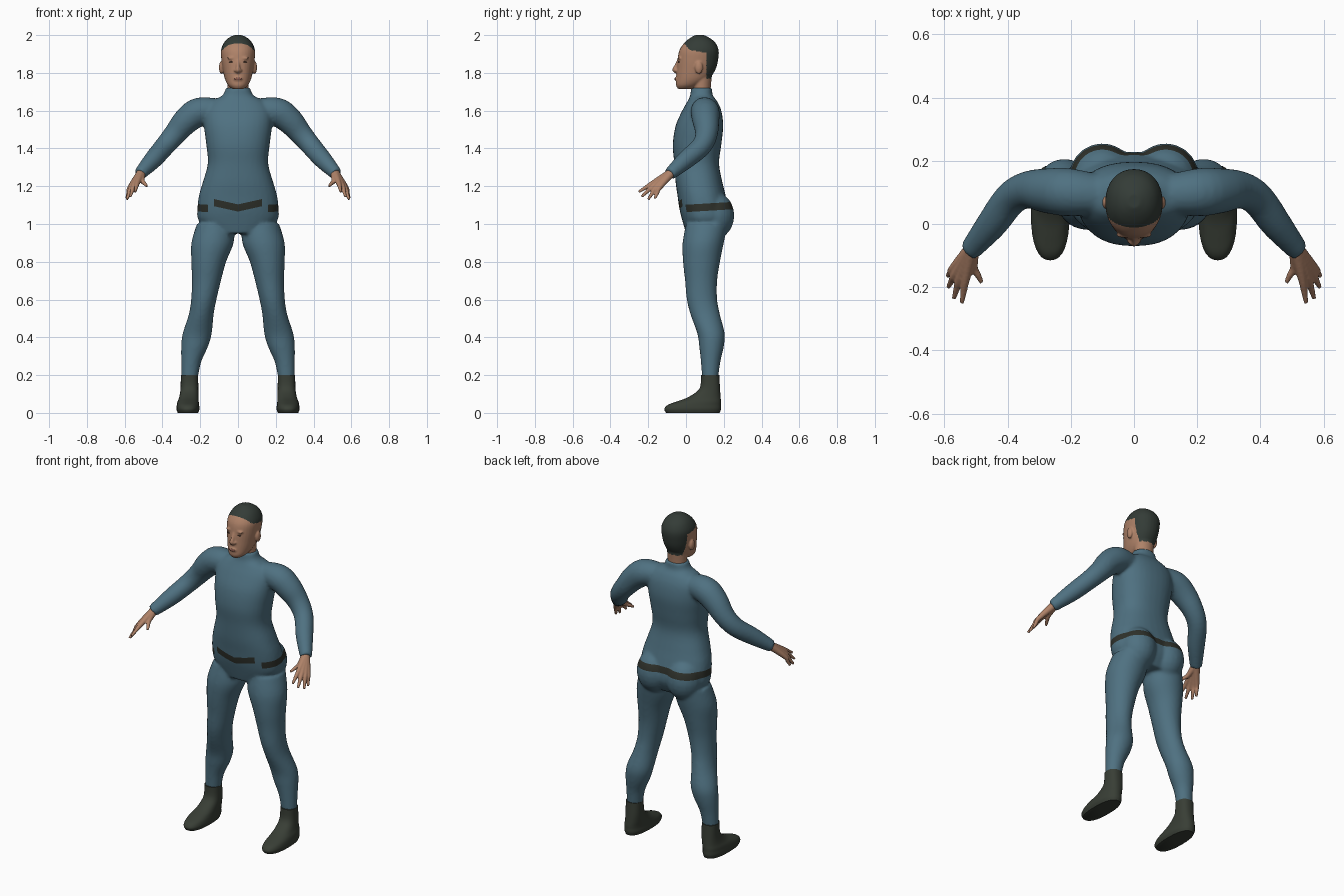
import bpy
import bmesh
import math
from mathutils import Vector, Matrix

cube = bpy.data.objects.get("Cube")
if cube:
    bpy.data.objects.remove(cube, do_unlink=True)


def material(name, red, green, blue):
    mat = bpy.data.materials.new(name)
    mat.use_nodes = True
    color = (red, green, blue, 1)
    mat.diffuse_color = color
    shader = next(n for n in mat.node_tree.nodes if n.type == 'BSDF_PRINCIPLED')
    shader.inputs["Base Color"].default_value = color
    return mat


suit_blue = material("suit blue", .078, .165, .22)
belt_dark = material("belt dark", .028, .031, .024)
boot_green = material("boot green", .04, .048, .036)
hair_dark = material("hair dark", .034, .045, .038)
skin = material("skin", .43, .225, .14)
lip_brown = material("lip brown", .27, .11, .08)
eye_dark = material("eye dark", .09, .05, .035)


def smooth_rows(rows, steps=4):
    """Spline interpolation through a list of number rows."""
    rows = [Vector(r) for r in rows]
    out = []
    for i in range(len(rows) - 1):
        a, b = rows[max(i - 1, 0)], rows[i]
        c, d = rows[i + 1], rows[min(i + 2, len(rows) - 1)]
        for k in range(steps):
            t = k / steps
            out.append(b + (c - a) * (t / 2)
                       + (a * 2 - b * 5 + c * 4 - d) * (t * t / 2)
                       + (b * 3 - a - c * 3 + d) * (t ** 3 / 2))
    return out + [rows[-1]]


def skin_rings(bm, rings):
    """Bridge rings of points into a closed tube."""
    loops = [[bm.verts.new(p) for p in ring] for ring in rings]
    n = len(loops[0])
    for low, high in zip(loops, loops[1:]):
        for i in range(n):
            j = (i + 1) % n
            bm.faces.new((low[i], low[j], high[j], high[i]))
    bm.faces.new(loops[0][::-1])
    bm.faces.new(loops[-1])


def stack(bm, rows, side=1, power=2.0, n=32):
    """Level oval sections: height, centre x, half width, front y, back y."""
    rings = []
    for z, cx, half, front, back in smooth_rows(rows):
        ring = []
        for i in range(n):
            a = math.tau * i / n
            c, s = math.cos(a), math.sin(a)
            ox = math.copysign(abs(c) ** (2 / power), c) * half
            oy = math.copysign(abs(s) ** (2 / power), s) * (back - front) / 2
            ring.append((side * (cx + ox), (front + back) / 2 + oy, z))
        rings.append(ring)
    skin_rings(bm, rings)


def limb(bm, rows, side=1, n=20):
    """Round tube along a path: x, y, z, radius."""
    rows = smooth_rows(rows)
    rings = []
    for i, row in enumerate(rows):
        ahead, behind = rows[min(i + 1, len(rows) - 1)], rows[max(i - 1, 0)]
        turn = (ahead - behind).to_3d().to_track_quat('Z', 'Y')
        ring = []
        for k in range(n):
            a = math.tau * k / n
            p = row.to_3d() + turn @ Vector((math.cos(a), math.sin(a), 0)) * row[3]
            ring.append((side * p.x, p.y, p.z))
        rings.append(ring)
    skin_rings(bm, rings)


def ball(bm, center, radii):
    place = Matrix.Translation(center) @ Matrix.Diagonal((*radii, 1))
    bmesh.ops.create_uvsphere(bm, u_segments=20, v_segments=12, radius=1, matrix=place)


def finish(name, bm, mats, voxel=0, passes=4):
    """Make the object; a voxel size fuses its overlapping pieces."""
    bmesh.ops.recalc_face_normals(bm, faces=bm.faces)
    mesh = bpy.data.meshes.new(name)
    bm.to_mesh(mesh)
    bm.free()
    obj = bpy.data.objects.new(name, mesh)
    bpy.context.collection.objects.link(obj)
    if voxel:
        fuse = obj.modifiers.new("fuse", 'REMESH')
        fuse.mode = 'VOXEL'
        fuse.voxel_size = voxel
        relax = obj.modifiers.new("relax", 'SMOOTH')
        relax.iterations = passes
        graph = bpy.context.evaluated_depsgraph_get()
        obj.data = bpy.data.meshes.new_from_object(obj.evaluated_get(graph))
        obj.modifiers.clear()
    obj.data.materials.clear()
    for mat in mats:
        obj.data.materials.append(mat)
    obj.data.shade_smooth()
    obj.data.set_sharp_from_angle(angle=math.radians(60))
    return obj


# Suit: torso, seat, legs and sleeves fused together
bm = bmesh.new()
stack(bm, [(.95, 0, .15, .0, .19), (1.02, 0, .21, -.02, .225), (1.08, 0, .215, -.035, .225),
           (1.15, 0, .207, -.045, .21), (1.22, 0, .187, -.055, .193), (1.32, 0, .16, -.062, .175),
           (1.42, 0, .168, -.07, .187), (1.52, 0, .18, -.055, .197), (1.6, 0, .178, -.02, .187),
           (1.65, 0, .14, .008, .165), (1.68, 0, .083, .022, .142), (1.72, 0, .064, .027, .138)],
      power=2.3)
for side in (1, -1):
    ball(bm, (side * .1, .152, 1.045), (.105, .104, .125))
    stack(bm, [(1.0, .118, .1, .0, .22), (.9, .135, .112, -.018, .2), (.8, .155, .092, -.016, .18),
               (.7, .167, .077, -.005, .165), (.6, .181, .067, .004, .165),
               (.52, .195, .066, .024, .18), (.42, .216, .077, .06, .205),
               (.35, .23, .071, .07, .2), (.27, .248, .053, .079, .182),
               (.18, .257, .044, .085, .17)], side)
    limb(bm, [(.08, .09, 1.6, .06), (.2, .1, 1.595, .076), (.27, .105, 1.55, .072),
              (.335, .108, 1.475, .06), (.39, .08, 1.41, .054), (.45, .0, 1.34, .049),
              (.52, -.085, 1.265, .034)], side)
suit = finish("suit", bm, [suit_blue, belt_dark], .009, 6)

# Belt: cut clean outlines into the suit and colour the band
DIP, TILT = .22, .06
FRONT_LOW, FRONT_HIGH, SIDE_LOW, SIDE_HIGH = 1.066, 1.104, 1.063, 1.102
FRONT_END, SIDE_START = .127, .16
cuts = [((0, 0, z), (side * -DIP, 0, 1)) for z in (FRONT_LOW, FRONT_HIGH) for side in (1, -1)]
cuts += [((0, 0, z), (0, -TILT, 1)) for z in (SIDE_LOW, SIDE_HIGH)]
cuts += [((side * x, 0, 0), (1, 0, 0)) for x in (FRONT_END, SIDE_START) for side in (1, -1)]
bm = bmesh.new()
bm.from_mesh(suit.data)
for point, normal in cuts:
    faces = [f for f in bm.faces if 1.03 < f.calc_center_median().z < 1.16]
    geom = set(faces)
    for f in faces:
        geom.update(f.verts, f.edges)
    bmesh.ops.bisect_plane(bm, geom=list(geom), dist=1e-6, plane_co=point, plane_no=normal)
for f in bm.faces:
    p = f.calc_center_median()
    x = abs(p.x)
    front = p.y < .08 and x < FRONT_END and FRONT_LOW < p.z - DIP * x < FRONT_HIGH
    around = (p.y > .08 or x > SIDE_START) and SIDE_LOW < p.z - TILT * p.y < SIDE_HIGH
    f.material_index = int(front or around)
bm.to_mesh(suit.data)
bm.free()

for side, label in ((1, "left"), (-1, "right")):
    # Boots
    bm = bmesh.new()
    stack(bm, [(.2, .257, .046, .079, .176), (.13, .257, .047, .072, .18),
               (.085, .26, .051, .015, .183), (.06, .264, .056, -.05, .185),
               (.042, .265, .059, -.097, .185), (.02, .265, .061, -.115, .185),
               (.0, .265, .054, -.105, .178)], side, 2.4)
    finish(label + "_boot", bm, [boot_green])

    # Hands: fingers run back to the wrist and merge into the palm
    bm = bmesh.new()
    wrist = (.512, -.076, 1.272, .024)
    for knuckle, tip in (((.533, -.175, 1.217), (.545, -.25, 1.17)),
                         ((.551, -.17, 1.205), (.57, -.235, 1.145)),
                         ((.565, -.157, 1.197), (.588, -.2, 1.13)),
                         ((.572, -.14, 1.193), (.59, -.165, 1.135)),
                         ((.508, -.135, 1.23), (.482, -.185, 1.2))):
        limb(bm, [wrist, (*knuckle, .014), (*Vector(knuckle).lerp(tip, .5), .0105),
                  (*tip, .007)], side, 12)
    finish(label + "_hand", bm, [skin], .004, 3)

# Head: skull, neck, nose, brow and ears
bm = bmesh.new()
stack(bm, [(1.715, 0, .03, -.042, .03), (1.735, 0, .053, -.053, .075), (1.77, 0, .07, -.052, .125),
           (1.82, 0, .081, -.049, .157), (1.87, 0, .088, -.045, .17), (1.92, 0, .09, -.035, .173),
           (1.96, 0, .074, -.008, .155), (1.985, 0, .05, .022, .125), (2.0, 0, .02, .05, .095)],
      power=2.15)
stack(bm, [(1.65, 0, .055, .036, .13), (1.72, 0, .056, .036, .131), (1.79, 0, .06, .03, .138)])
limb(bm, [(0, -.036, 1.875, .008), (0, -.051, 1.84, .009), (0, -.06, 1.818, .013),
          (0, -.05, 1.805, .011)], n=12)
ball(bm, (0, -.05, 1.768), (.024, .01, .012))
for side in (1, -1):
    ball(bm, (side * .013, -.052, 1.813), (.009, .011, .008))
    ball(bm, (side * .033, -.034, 1.878), (.024, .01, .008))
    ball(bm, (side * .088, .068, 1.828), (.013, .021, .034))
head = finish("head", bm, [skin, hair_dark], .005, 3)

# Hair: cropped cap with a stepped hairline behind the ears
for face in head.data.polygons:
    x, y, z = face.center
    if y < .02:
        hairline = 1.945 - 1.2 * y
    elif y < .108:
        hairline = 1.921 - .18 * (y - .02)
    else:
        hairline = 1.77
    face.material_index = int(z > hairline)

# Facial details
bm = bmesh.new()
ball(bm, (0, -.0575, 1.768), (.021, .0045, .007))
finish("lips", bm, [lip_brown])
for side, label in ((1, "left"), (-1, "right")):
    bm = bmesh.new()
    ball(bm, (side * .034, -.038, 1.858), (.014, .0045, .004))
    finish(label + "_eye", bm, [eye_dark])
